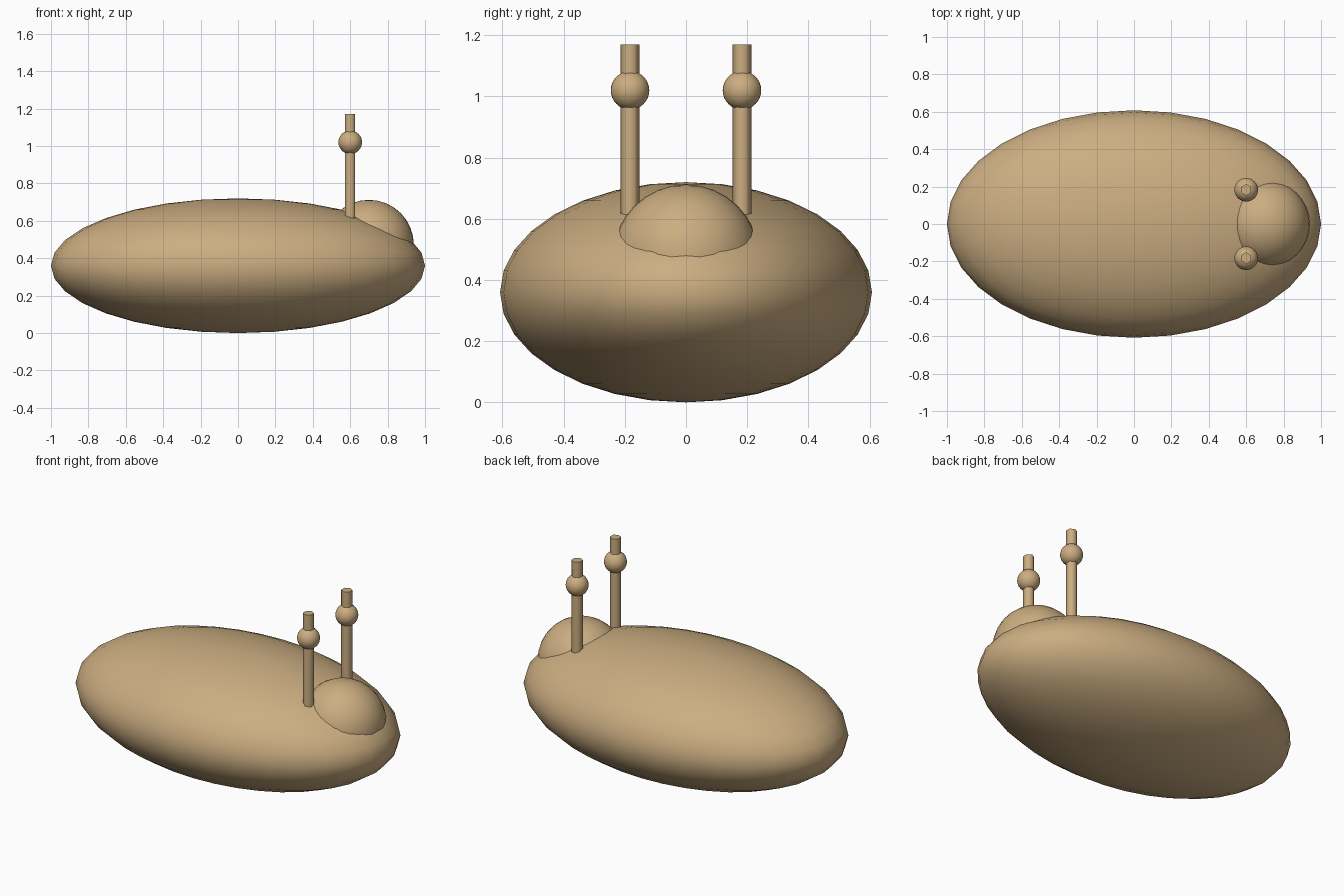
import bpy
from math import radians

if "Cube" in bpy.data.objects:
    bpy.data.objects.remove(bpy.data.objects["Cube"])

tan = bpy.data.materials.new("tan")
tan.diffuse_color = (0.60, 0.42, 0.22, 1)
tan.use_nodes = True
tan.node_tree.nodes["Principled BSDF"].inputs["Base Color"].default_value = tan.diffuse_color


def finish(name, angle):
    ob = bpy.context.object
    ob.name = name
    ob.data.materials.append(tan)
    bpy.ops.object.transform_apply(location=False, rotation=False, scale=True)
    bpy.ops.object.shade_smooth_by_angle(angle=radians(angle))
    return ob


def ellipsoid(name, center, radii):
    bpy.ops.mesh.primitive_uv_sphere_add(segments=32, ring_count=16,
                                         radius=1, location=center)
    bpy.context.object.scale = radii
    return finish(name, 60)


def rod(name, x, y, bottom, top, radius):
    bpy.ops.mesh.primitive_cylinder_add(vertices=6, radius=radius,
                                        depth=top - bottom,
                                        location=(x, y, (bottom + top) / 2))
    return finish(name, 65)


# Flattened oval body and the small head bulging from its +x end
ellipsoid("body", (0, 0, 0.36), (1.0, 0.608, 0.36))
ellipsoid("head", (0.70, 0, 0.472), (0.24, 0.24, 0.24))

# Pair of six-sided stalks, each threaded through a ball
for side, label in ((-1, "front"), (1, "back")):
    y = 0.183 * side
    rod(label + "_stalk", 0.60, y, 0.57, 1.17, 0.031)
    ellipsoid(label + "_stalk_ball", (0.60, y, 1.02), (0.063,) * 3)
